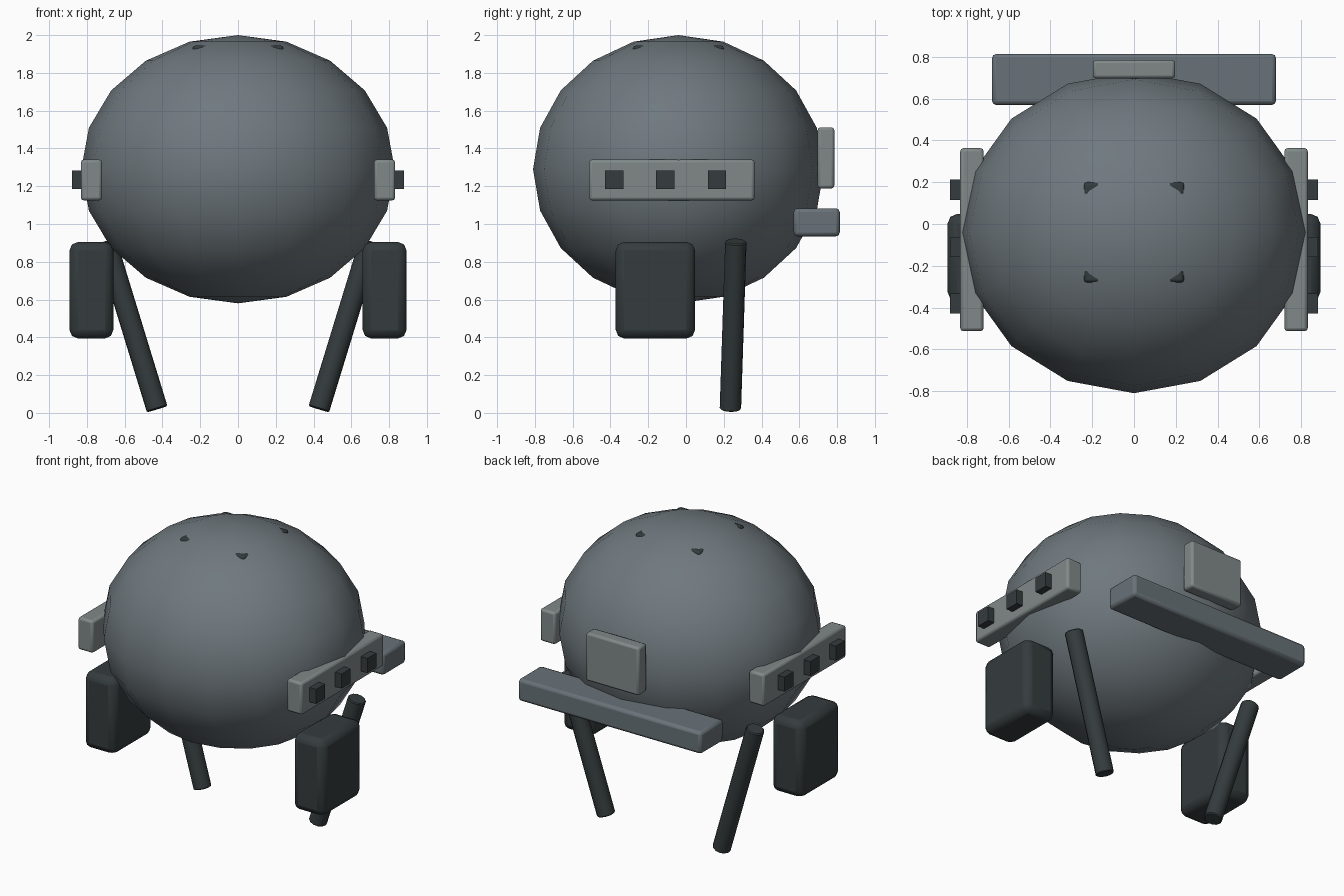
import bpy
import math
from mathutils import Vector

if "Cube" in bpy.data.objects:
    bpy.data.objects.remove(bpy.data.objects["Cube"])


def material(name, rgb):
    m = bpy.data.materials.new(name)
    m.diffuse_color = (*rgb, 1)
    m.use_nodes = True
    m.node_tree.nodes["Principled BSDF"].inputs["Base Color"].default_value = m.diffuse_color
    return m


HULL = material("hull_grey", (0.16, 0.19, 0.21))
PANEL = material("panel_grey", (0.22, 0.25, 0.25))
BAR = material("bar_grey", (0.14, 0.17, 0.19))
DARK = material("dark_grey", (0.035, 0.045, 0.047))


def finish(name, mat):
    ob = bpy.context.object
    ob.name = name
    ob.data.materials.append(mat)
    bpy.ops.object.shade_smooth_by_angle(angle=math.radians(30))
    return ob


def bevel(ob, width, segments):
    b = ob.modifiers.new("Bevel", 'BEVEL')
    b.width, b.segments = width, segments
    b.limit_method = 'ANGLE'
    b.angle_limit = math.radians(40)


def box(name, lo, hi, mat, width=0.0, segments=2):
    lo, hi = Vector(lo), Vector(hi)
    bpy.ops.mesh.primitive_cube_add(size=1, location=(lo + hi) / 2)
    bpy.context.object.scale = hi - lo
    bpy.ops.object.transform_apply(location=False, rotation=False, scale=True)
    ob = finish(name, mat)
    if width:
        bevel(ob, width, segments)
    return ob


def side_box(name, side, lo, hi, mat, width=0.0):
    xs = sorted((side * lo[0], side * hi[0]))
    return box(name, (xs[0], *lo[1:]), (xs[1], *hi[1:]), mat, width)


def rod(name, a, b, radius, mat):
    a, b = Vector(a), Vector(b)
    d = b - a
    bpy.ops.mesh.primitive_cylinder_add(
        vertices=12, radius=radius, depth=d.length, location=(a + b) / 2,
        rotation=d.to_track_quat('Z', 'Y').to_euler())
    ob = finish(name, mat)
    bevel(ob, 0.006, 1)


# Squashed round hull
bpy.ops.mesh.primitive_uv_sphere_add(segments=16, ring_count=10, radius=1,
                                     location=(0, -0.04, 1.29))
bpy.context.object.scale = (0.83, 0.77, 0.71)
bpy.ops.object.transform_apply(location=False, rotation=False, scale=True)
finish("hull", HULL)

# Hatch sunk into the top, only its corners break the surface
box("top_hatch", (-0.24, -0.28, 1.86), (0.24, 0.20, 1.945), DARK, 0.015)

# Rear bar and plate
box("rear_bar", (-0.68, 0.57, 0.935), (0.68, 0.814, 1.083), BAR, 0.02)
box("rear_plate", (-0.197, 0.697, 1.188), (0.197, 0.785, 1.512), PANEL, 0.015)

# Mirrored side parts
for label, s in (("left", -1), ("right", 1)):
    side_box(f"{label}_side_panel", s, (0.72, -0.513, 1.125), (0.832, 0.363, 1.341), PANEL, 0.015)
    for i, y in enumerate((-0.38, -0.11, 0.164)):
        side_box(f"{label}_side_light_{i + 1}", s, (0.79, y - 0.048, 1.184),
                 (0.88, y + 0.048, 1.282), DARK)
    side_box(f"{label}_front_foot", s, (0.66, -0.372, 0.394), (0.892, 0.048, 0.905), DARK, 0.045)
    rod(f"{label}_rear_leg", (s * 0.428, 0.235, 0.02), (s * 0.70, 0.264, 0.908), 0.057, DARK)
